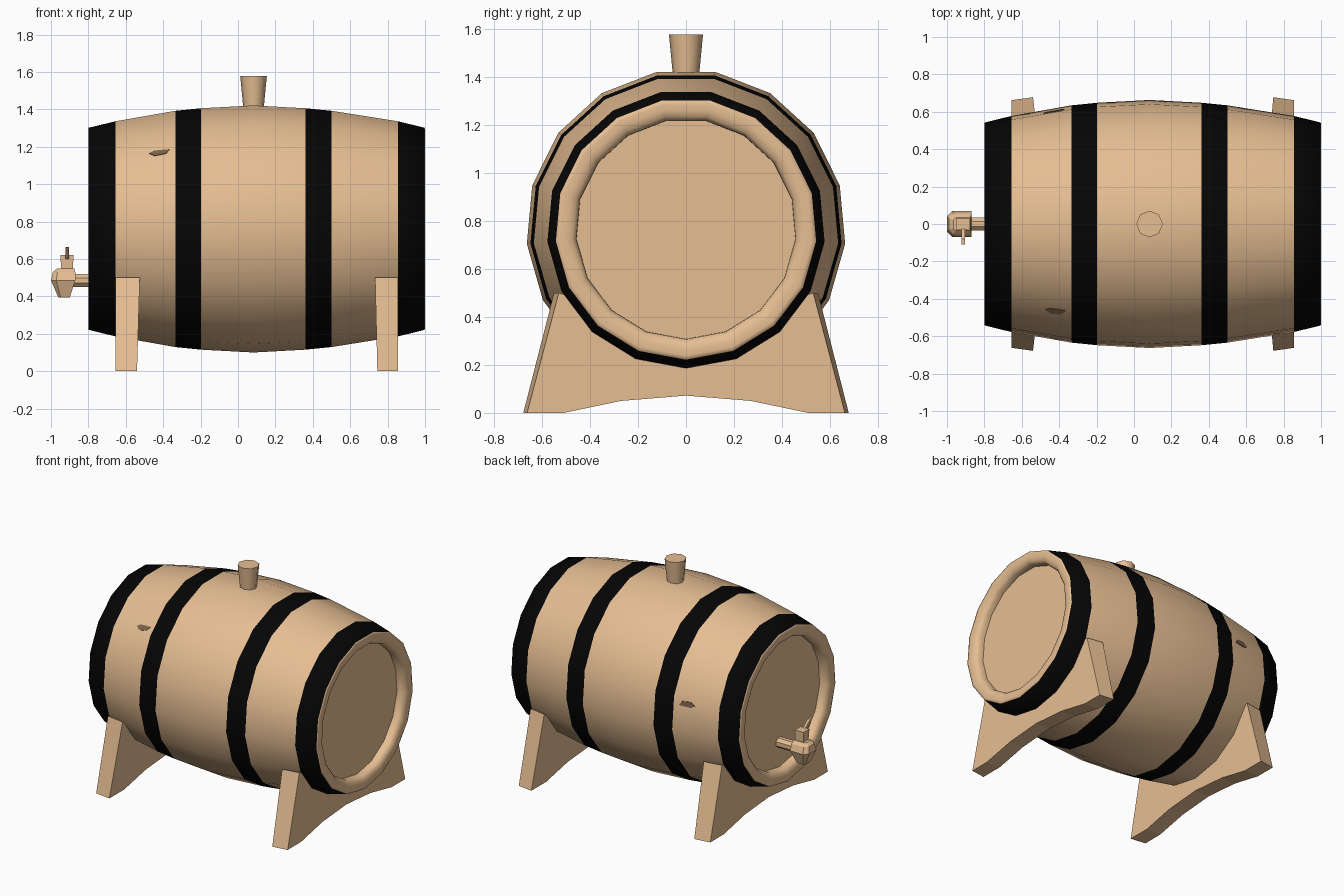
import bpy, bmesh, math
from mathutils import Vector

if "Cube" in bpy.data.objects:
    bpy.data.objects.remove(bpy.data.objects["Cube"])

CX, CZ, N = 0.1, 0.766, 17      # barrel centre and number of sides


def material(name, rgb):
    m = bpy.data.materials.new(name)
    m.diffuse_color = (*rgb, 1)
    m.use_nodes = True
    m.node_tree.nodes["Principled BSDF"].inputs["Base Color"].default_value = m.diffuse_color
    return m


WOOD = material("oak_wood", (0.79, 0.515, 0.29))
BLACK = material("black_hoop", (0.0015, 0.0015, 0.0015))
KNOT = material("dark_knot", (0.20, 0.125, 0.07))


def finish(name, bm, mats):
    bmesh.ops.recalc_face_normals(bm, faces=bm.faces)
    me = bpy.data.meshes.new(name)
    bm.to_mesh(me)
    bm.free()
    for m in mats:
        me.materials.append(m)
    ob = bpy.data.objects.new(name, me)
    bpy.context.collection.objects.link(ob)
    return ob


def loft(name, rings, mat=WOOD, smooth=False):
    """Closed solid through matching rings of points."""
    bm = bmesh.new()
    rows = [[bm.verts.new(p) for p in r] for r in rings]
    for a, b in zip(rows, rows[1:]):
        for i in range(len(a)):
            j = (i + 1) % len(a)
            bm.faces.new((a[i], a[j], b[j], b[i])).smooth = smooth
    for row in (rows[0], rows[-1]):
        cap = bm.faces.new(row)
        if smooth:
            for e in cap.edges:
                e.smooth = False
    return finish(name, bm, [mat])


def ring_z(x, y, z, r, n):
    return [(x + r * math.cos(math.tau * i / n),
             y + r * math.sin(math.tau * i / n), z) for i in range(n)]


def rect_z(x0, x1, y0, y1, z):
    return [(x0, y0, z), (x1, y0, z), (x1, y1, z), (x0, y1, z)]


# Barrel: rounded rim around a recessed head at each end, hoops between
rim = [(0.835, 0.458), (0.872, 0.459), (0.893, 0.475), (0.90, 0.502), (0.90, 0.528)]
middle = [(-0.798, 0.545), (-0.655, 0.58), (-0.335, 0.637), (-0.197, 0.651),
          (0.083, 0.666), (0.36, 0.651), (0.50, 0.637), (0.855, 0.58), (0.998, 0.545)]
profile = [(CX - d, r) for d, r in rim] + middle + [(CX + d, r) for d, r in reversed(rim)]
FIRST = len(rim)
HOOPS = {FIRST, FIRST + 2, FIRST + 5, FIRST + 7}

bm = bmesh.new()
rows = []
for x, r in profile:
    rows.append([bm.verts.new((x, r * math.sin(math.tau * i / N),
                               CZ - r * math.cos(math.tau * i / N))) for i in range(N)])
for k in range(len(rows) - 1):
    for i in range(N):
        j = (i + 1) % N
        f = bm.faces.new((rows[k][i], rows[k][j], rows[k + 1][j], rows[k + 1][i]))
        f.smooth = True
        f.material_index = 1 if k in HOOPS else 0
for row in (rows[0], rows[-1]):
    head = bm.faces.new(row)
    for e in head.edges:
        e.smooth = False
finish("barrel", bm, [WOOD, BLACK])


# Cradle stands: arched foot below, curved seat cut to the barrel above
def stand(name, x_out, x_in_bottom, x_in_top):
    def outline(w_bottom, w_top, r, x_b, x_t):
        pts = [(-w_bottom, 0), (-0.51, 0), (-0.27, 0.05), (0, 0.072),
               (0.27, 0.05), (0.51, 0), (w_bottom, 0), (w_top, 0.5)]
        for i in range(9):
            a = math.radians(-30 - 15 * i)
            pts.append((r * math.cos(a), CZ + r * math.sin(a)))
        pts.append((-w_top, 0.5))
        return [(x_b + (x_t - x_b) * z / 0.5, y, z) for y, z in pts]
    loft(name, [outline(0.662, 0.53, 0.56, x_out, x_out),
                outline(0.678, 0.55, 0.58, x_in_bottom, x_in_top)])


stand("left_stand", -0.655, -0.54, -0.525)
stand("right_stand", 0.855, 0.745, 0.733)

# Bung on top
loft("bung", [ring_z(0.083, 0, 1.39, 0.053, 8),
              ring_z(0.083, 0, 1.577, 0.071, 8)], smooth=True)

# Tap: pipe, tapered body, key block and tilted lever
loft("tap_pipe", [[(x, 0.037 * math.cos(math.tau * (i + 0.5) / 8),
                    0.485 + 0.037 * math.sin(math.tau * (i + 0.5) / 8))
                   for i in range(8)] for x in (-0.72, -0.89)])


def body_ring(z, x0, x1, w, c):
    return [(x0, -w + c, z), (x0 + c, -w, z), (x1, -w, z),
            (x1, w, z), (x0 + c, w, z), (x0, w - c, z)]


loft("tap_body", [body_ring(0.393, -0.96, -0.90, 0.035, 0.012),
                  body_ring(0.485, -1.0, -0.87, 0.07, 0.028),
                  body_ring(0.53, -0.99, -0.87, 0.055, 0.025),
                  body_ring(0.55, -0.965, -0.875, 0.035, 0.012)])
loft("tap_key", [rect_z(-0.945, -0.882, -0.03, 0.03, 0.54),
                 rect_z(-0.95, -0.88, -0.033, 0.033, 0.622)])
loft("tap_lever", [rect_z(-0.922, -0.904, -0.04, 0.0, 0.60),
                   rect_z(-0.922, -0.904, -0.11, -0.08, 0.665)])


# Wood knots: thin plates lying on one barrel facet, shifted around it
def knot(name, x, facet, shift):
    a = math.tau * (facet + 0.5) / N
    normal = Vector((0, math.sin(a), -math.cos(a)))
    tangent = Vector((0, math.cos(a), math.sin(a)))
    mid = Vector((x, 0, CZ)) + normal * 0.62 * math.cos(math.pi / N) + tangent * shift
    along = Vector((1, 0, 0)) + normal * 0.175
    out = [(-0.055, -0.004), (-0.03, -0.02), (0.025, -0.018), (0.055, -0.016),
           (0.035, 0.014), (-0.025, 0.02)]
    base = [mid + along * u + tangent * v for u, v in out]
    loft(name, [[p - normal * 0.003 for p in base],
                [p + normal * 0.005 for p in base]], KNOT)


knot("front_knot", -0.42, 10, 0.075)
knot("back_knot", -0.43, 4, 0.08)
